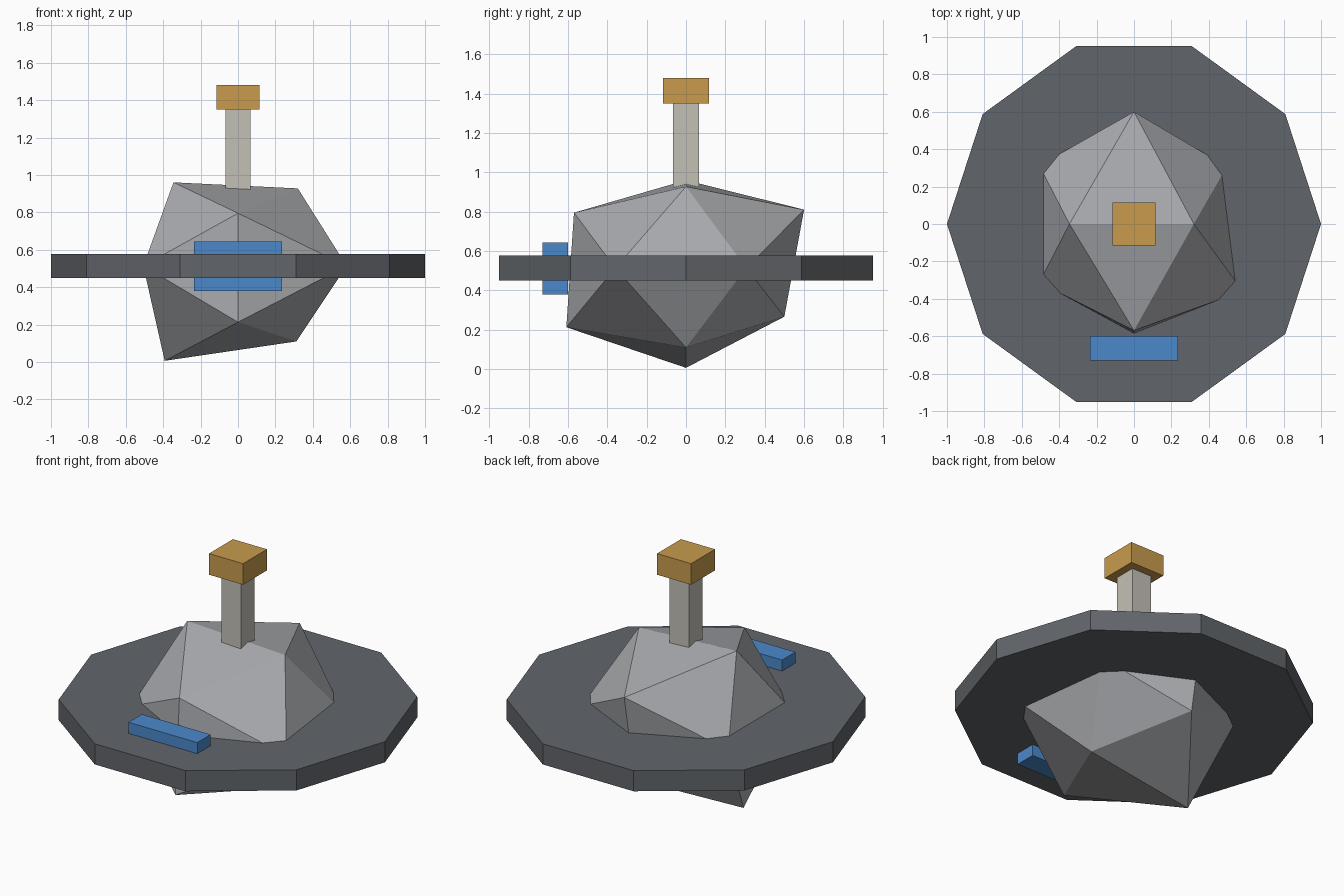
import bpy, bmesh, math
from mathutils import Vector

if "Cube" in bpy.data.objects:
    bpy.data.objects.remove(bpy.data.objects["Cube"])


def material(name, rgb):
    m = bpy.data.materials.new(name)
    m.diffuse_color = (*rgb, 1)
    m.use_nodes = True
    m.node_tree.nodes["Principled BSDF"].inputs["Base Color"].default_value = m.diffuse_color
    return m


STONE = material("stone grey", (0.40, 0.41, 0.43))
SLATE = material("dark slate", (0.12, 0.13, 0.145))
PALE = material("pale grey", (0.55, 0.53, 0.47))
OCHRE = material("ochre", (0.58, 0.33, 0.075))
BLUE = material("blue", (0.07, 0.25, 0.60))


def finish(bm, name, mat):
    bmesh.ops.recalc_face_normals(bm, faces=bm.faces)
    me = bpy.data.meshes.new(name)
    bm.to_mesh(me)
    bm.free()
    me.materials.append(mat)
    ob = bpy.data.objects.new(name, me)
    bpy.context.collection.objects.link(ob)
    return ob


def box(name, lo, hi, mat):
    lo, hi = Vector(lo), Vector(hi)
    bm = bmesh.new()
    bmesh.ops.create_cube(bm, size=1)
    for v in bm.verts:
        v.co = (lo + hi) / 2 + v.co * (hi - lo)
    return finish(bm, name, mat)


# Irregular rock: icosahedron flattened in z, each corner pushed in or out
PHI = (1 + math.sqrt(5)) / 2
CENTRE_Z = 0.514
REACH = {  # corner signs (x, y, z) -> distance scale
    (-1, 0, 1): 0.345, (1, 0, 1): 0.320, (-1, 0, -1): 0.392, (1, 0, -1): 0.312,
    (0, -1, 1): 0.352, (0, 1, 1): 0.371, (0, -1, -1): 0.376, (0, 1, -1): 0.309,
    (-1, -1, 0): 0.313, (-1, 1, 0): 0.313, (1, -1, 0): 0.359, (1, 1, 0): 0.307,
}
bm = bmesh.new()
for sx, sy, sz in REACH:
    if sy == 0:
        bm.verts.new((sx, 0, sz * PHI))
    elif sx == 0:
        bm.verts.new((0, sy * PHI, sz))
    else:
        bm.verts.new((sx * PHI, sy, 0))
bmesh.ops.convex_hull(bm, input=bm.verts)
for v in bm.verts:
    key = tuple((c > 0.1) - (c < -0.1) for c in v.co)
    v.co = v.co * REACH[key]
    v.co.z = v.co.z * 0.8 + CENTRE_Z
finish(bm, "rock", STONE)

# Ten-sided ring platform
bm = bmesh.new()
rings = [[bm.verts.new((math.cos(i * math.tau / 10), math.sin(i * math.tau / 10), z))
          for i in range(10)] for z in (0.45, 0.577)]
for ring in rings:
    bm.faces.new(ring)
for i in range(10):
    j = (i + 1) % 10
    bm.faces.new((rings[0][i], rings[0][j], rings[1][j], rings[1][i]))
finish(bm, "platform", SLATE)

# Mast, beacon and front block
box("mast", (-0.067, -0.067, 0.85), (0.067, 0.067, 1.35), PALE)
box("beacon", (-0.116, -0.116, 1.35), (0.116, 0.116, 1.48), OCHRE)
box("front_block", (-0.234, -0.73, 0.38), (0.234, -0.60, 0.645), BLUE)
